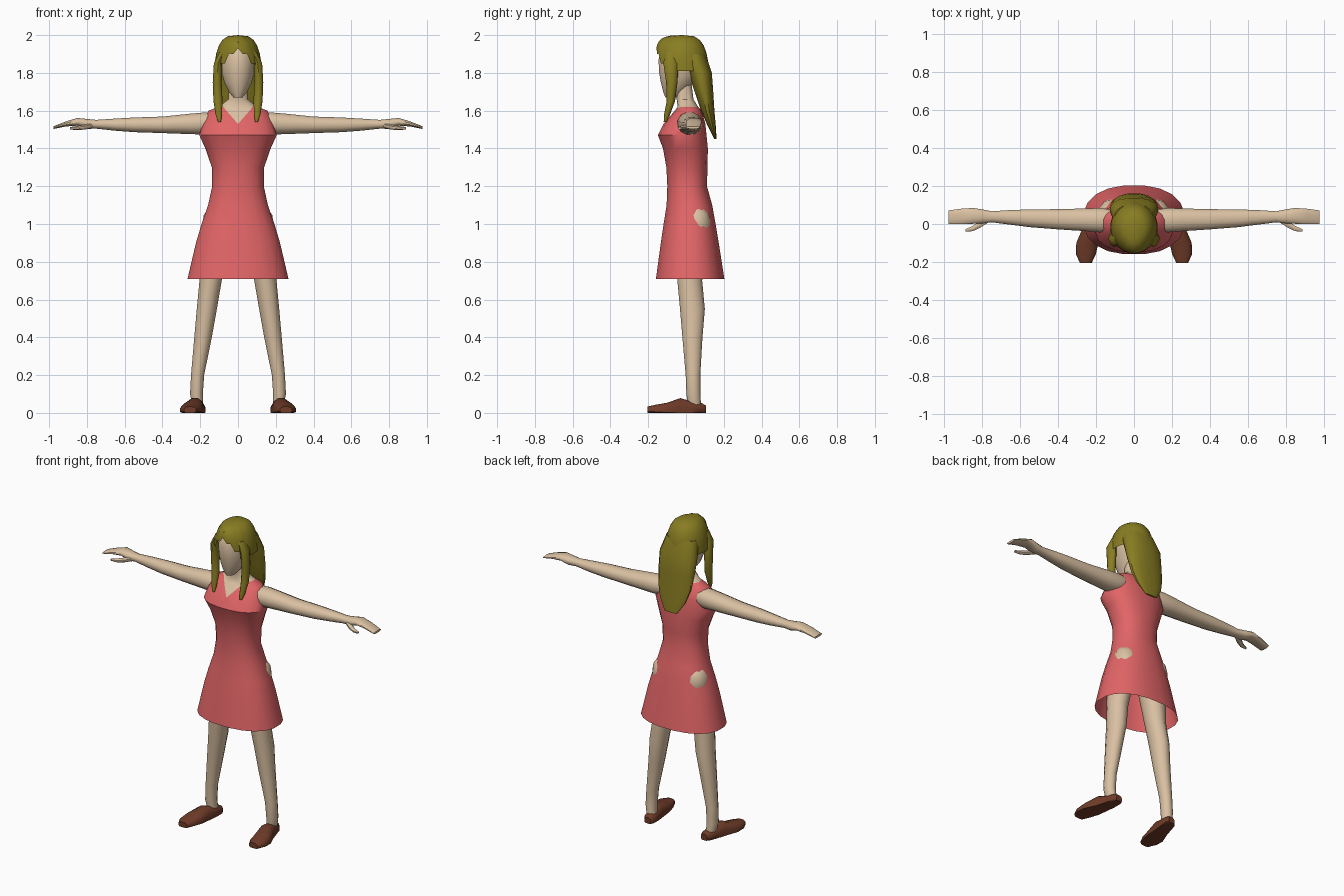
import bpy, bmesh, math
from mathutils import Vector

def material(name, rgb):
    m = bpy.data.materials.new(name)
    m.diffuse_color = (*rgb, 1)
    return m

SKIN = material("skin", (0.70, 0.53, 0.36))
DRESS = material("coral_cloth", (0.76, 0.13, 0.135))
HAIR = material("olive_blonde_hair", (0.25, 0.205, 0.016))
SHOE = material("brown_leather", (0.16, 0.045, 0.022))

def power(v, p):
    return math.copysign(abs(v) ** p, v)

def loft(rings, axis, n=14, p=2.0, caps=(True, True)):
    """Rings are (position on axis, centre a, centre b, radius a, radius b)."""
    bm = bmesh.new()
    rows = []
    for t, ca, cb, ra, rb in rings:
        row = []
        for i in range(n):
            ang = 2 * math.pi * (i + 0.5) / n
            a = ca + ra * power(math.cos(ang), 2 / p)
            b = cb + rb * power(math.sin(ang), 2 / p)
            co = {"x": (t, a, b), "y": (a, t, b), "z": (a, b, t)}[axis]
            row.append(bm.verts.new(co))
        rows.append(row)
    for r, s in zip(rows, rows[1:]):
        for i in range(n):
            j = (i + 1) % n
            bm.faces.new((r[i], r[j], s[j], s[i]))
    if caps[0]:
        bm.faces.new(rows[0])
    if caps[1]:
        bm.faces.new(rows[-1])
    return bm

def finish(bm, name, mats, mirror=False, angle=45):
    bmesh.ops.recalc_face_normals(bm, faces=bm.faces)
    me = bpy.data.meshes.new(name)
    bm.to_mesh(me)
    bm.free()
    for m in mats:
        me.materials.append(m)
    ob = bpy.data.objects.new(name, me)
    bpy.context.collection.objects.link(ob)
    bpy.ops.object.select_all(action='DESELECT')
    ob.select_set(True)
    bpy.context.view_layer.objects.active = ob
    bpy.ops.object.shade_smooth_by_angle(angle=math.radians(angle))
    if mirror:
        ob.modifiers.new("mirror", 'MIRROR').use_mirror_merge = False
    return ob

# Dress and neck: one loft from the open hem up, with a cut V neckline
body = loft([
    (0.71, 0, 0.022, 0.270, 0.183), (0.90, 0, 0.020, 0.225, 0.155),
    (1.00, 0, 0.019, 0.195, 0.139), (1.10, 0, 0.018, 0.160, 0.122),
    (1.20, 0, 0.006, 0.138, 0.106), (1.30, 0, 0.005, 0.140, 0.110),
    (1.40, 0, -0.003, 0.175, 0.120), (1.47, 0, -0.020, 0.207, 0.130),
    (1.53, 0, -0.008, 0.190, 0.112), (1.60, 0, 0.012, 0.157, 0.072),
    (1.62, 0, 0.010, 0.105, 0.055), (1.66, 0, -0.005, 0.052, 0.045),
    (1.74, 0, -0.015, 0.048, 0.045)], "z", n=20, p=2.3, caps=(False, True))
for side in (-1, 1):
    faces = [f for f in body.faces
             if f.calc_center_median().z > 1.46 and f.calc_center_median().y < 0.03]
    geom = set(faces)
    for f in faces:
        geom.update(f.verts)
        geom.update(f.edges)
    bmesh.ops.bisect_plane(body, geom=list(geom), plane_co=Vector((0, 0, 1.53)),
                           plane_no=Vector((side * 1.14, 0, -1)).normalized())
for f in body.faces:
    c = f.calc_center_median()
    in_v = c.y < 0 and c.z > 1.53 + 1.14 * abs(c.x)
    f.material_index = 1 if in_v or c.z > 1.621 else 0
finish(body, "dress_and_neck", [DRESS, SKIN])

# Arms with flat hands
finish(loft([
    (0.13, 0.020, 1.535, 0.060, 0.055), (0.18, 0.020, 1.532, 0.066, 0.060),
    (0.25, 0.022, 1.530, 0.062, 0.056), (0.40, 0.025, 1.525, 0.055, 0.045),
    (0.55, 0.030, 1.525, 0.048, 0.040), (0.65, 0.035, 1.526, 0.040, 0.033),
    (0.75, 0.038, 1.528, 0.030, 0.024), (0.80, 0.040, 1.530, 0.038, 0.027),
    (0.85, 0.043, 1.541, 0.043, 0.021), (0.91, 0.040, 1.530, 0.042, 0.014),
    (0.978, 0.036, 1.510, 0.037, 0.007)], "x", n=12, p=2.2),
    "arms", [SKIN], mirror=True)
finish(loft([
    (0.77, 0.022, 1.522, 0.016, 0.014), (0.81, 0.000, 1.513, 0.020, 0.014),
    (0.85, -0.024, 1.508, 0.015, 0.012), (0.89, -0.034, 1.507, 0.007, 0.007)],
    "x", n=8), "thumbs", [SKIN], mirror=True)

# Legs
finish(loft([
    (0.04, 0.213, 0.045, 0.030, 0.036), (0.10, 0.220, 0.039, 0.035, 0.038),
    (0.20, 0.214, 0.037, 0.036, 0.040), (0.40, 0.185, 0.034, 0.048, 0.055),
    (0.55, 0.165, 0.034, 0.055, 0.068), (0.70, 0.145, 0.020, 0.061, 0.068),
    (0.90, 0.120, 0.020, 0.080, 0.085), (1.05, 0.080, 0.020, 0.075, 0.085)],
    "z", n=12), "legs", [SKIN], mirror=True)

# Hips that just show through the back of the skirt
hip = bmesh.new()
bmesh.ops.create_icosphere(hip, subdivisions=2, radius=0.08)
bmesh.ops.scale(hip, vec=(1, 1, 1.4), verts=hip.verts)
bmesh.ops.translate(hip, vec=(0.111, 0.055, 0.995), verts=hip.verts)
finish(hip, "hips", [SKIN], mirror=True)

# Shoes: loft from heel to toe, flattened on the ground
shoe = loft([(y, x, 0.015, r, top - 0.015) for y, x, r, top in (
    (0.105, 0.203, 0.022, 0.040), (0.085, 0.206, 0.036, 0.052),
    (0.03, 0.215, 0.042, 0.062), (-0.03, 0.228, 0.048, 0.080),
    (-0.10, 0.246, 0.060, 0.055), (-0.16, 0.254, 0.054, 0.044),
    (-0.205, 0.254, 0.032, 0.034))], "y", n=12, p=2.4)
for v in shoe.verts:
    v.co.z = max(v.co.z, 0)
finish(shoe, "shoes", [SHOE], mirror=True)

# Head
finish(loft([
    (1.67, 0, -0.075, 0.025, 0.035), (1.70, 0, -0.060, 0.050, 0.062),
    (1.75, 0, -0.045, 0.074, 0.090), (1.80, 0, -0.030, 0.088, 0.114),
    (1.87, 0, -0.022, 0.095, 0.126), (1.93, 0, -0.020, 0.085, 0.110),
    (1.97, 0, -0.020, 0.050, 0.070)], "z", n=16), "head", [SKIN])

# Hair cap: dome whose rim rises over the face into a jagged fringe
cap = bmesh.new()
N, K = 32, 6
crown = cap.verts.new((0, -0.018, 2.0))
previous = None
for k in range(1, K + 1):
    phi = math.pi / 2 * k / K
    row = []
    for i in range(N):
        a = 2 * math.pi * i / N
        front = max(0, -math.sin(a))
        rim = 1.81 + 0.11 * front ** 4
        if front > 0.6:
            rim += 0.012 if i % 2 == 0 else -0.012
        s = math.sin(phi) ** 0.6
        row.append(cap.verts.new((0.125 * s * math.cos(a),
                                  -0.018 + 0.138 * s * math.sin(a),
                                  2.0 - (2.0 - rim) * (1 - math.cos(phi)))))
    for i in range(N):
        j = (i + 1) % N
        if previous:
            cap.faces.new((previous[i], row[i], row[j], previous[j]))
        else:
            cap.faces.new((crown, row[i], row[j]))
    previous = row
finish(cap, "hair_cap", [HAIR])

# Long hair down the back
finish(loft([
    (1.90, 0, 0.030, 0.105, 0.075), (1.80, 0, 0.075, 0.128, 0.063),
    (1.70, 0, 0.095, 0.125, 0.050), (1.60, 0, 0.115, 0.115, 0.036),
    (1.52, 0, 0.136, 0.090, 0.022), (1.45, 0, 0.156, 0.045, 0.006)],
    "z", n=16, p=2.2), "back_hair", [HAIR])

# Locks beside the face
finish(loft([
    (1.91, 0.080, -0.080, 0.020, 0.030), (1.85, 0.106, -0.080, 0.023, 0.040),
    (1.75, 0.110, -0.075, 0.025, 0.030), (1.65, 0.106, -0.080, 0.025, 0.022),
    (1.58, 0.102, -0.100, 0.018, 0.016), (1.54, 0.098, -0.110, 0.008, 0.008)],
    "z", n=10), "side_locks", [HAIR], mirror=True)
